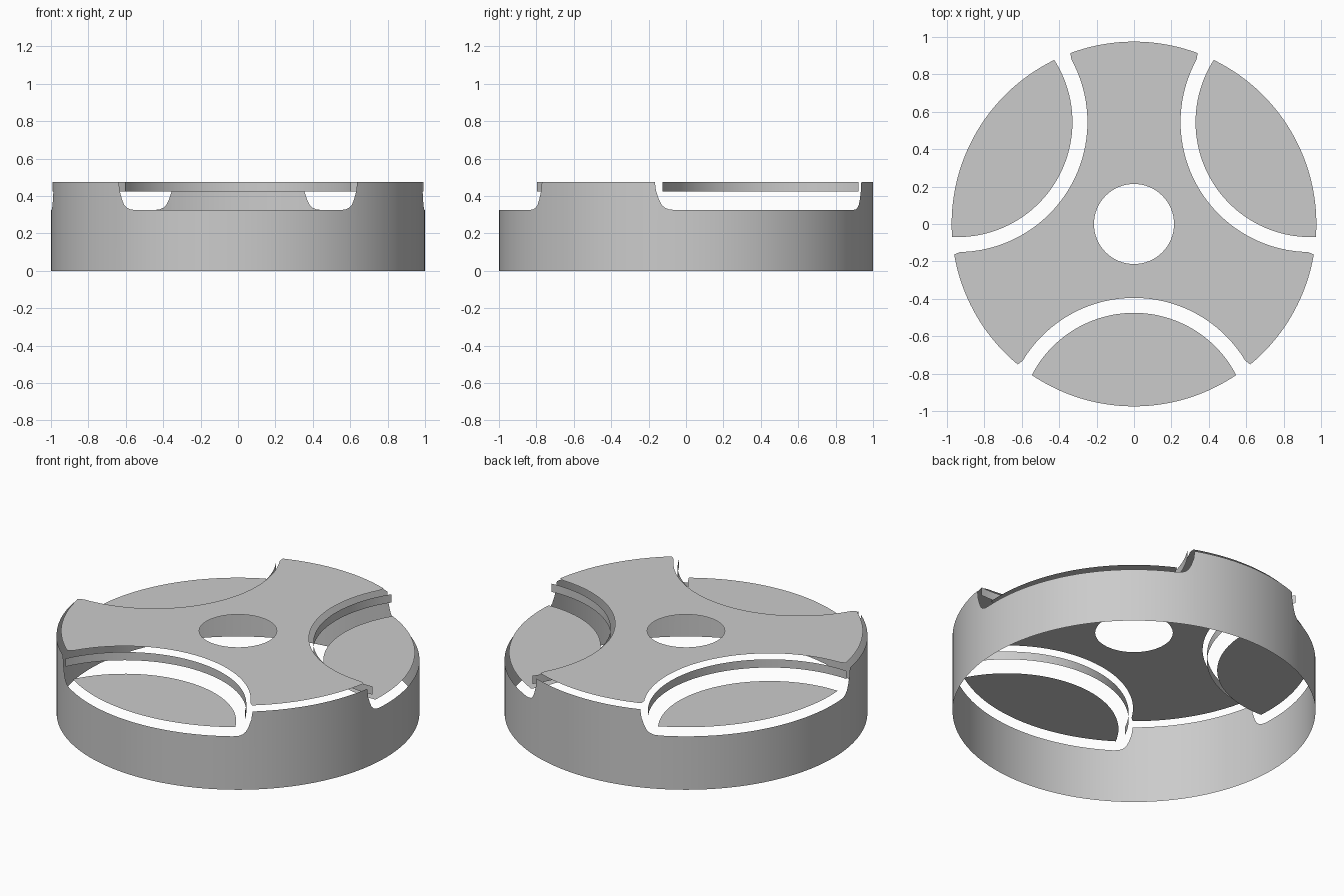
import bpy, bmesh, math
from mathutils import Matrix, Vector

cube = bpy.data.objects.get("Cube")
if cube:
    bpy.data.objects.remove(cube, do_unlink=True)

# Main dimensions
WALL_R, PLATE_R, HOLE_R = 1.0, 0.975, 0.214
PLATE_Z, LIP_TOP, LIP_LOW, LENS_Z = 0.5, 0.475, 0.425, 0.369
SCOOP_Y = -1.09          # centre of the front scoop circle
EDGE_ANGLE = 39.6        # half angle of a wall opening
LOBES = (0, 120, 240)

grey = bpy.data.materials.new("light_grey")
grey.use_nodes = True
colour = (0.6, 0.6, 0.6, 1)
grey.diffuse_color = colour
grey.node_tree.nodes["Principled BSDF"].inputs["Base Color"].default_value = colour


def spread(a, b, n):
    return [a + (b - a) * i / n for i in range(n + 1)]


def rim(radius, a, b, n, z=0):
    """Arc round the model's axis; angles are measured from the front."""
    return [Vector((radius * math.sin(math.radians(t)),
                    -radius * math.cos(math.radians(t)), z))
            for t in spread(a, b, n)]


def scoop(radius, half, z, n=48):
    """Arc of a scoop in the front lobe, from -x to +x."""
    return [Vector((radius * math.sin(math.radians(t)),
                    SCOOP_Y + radius * math.cos(math.radians(t)), z))
            for t in spread(-half, half, n)]


def turned(points, angle):
    m = Matrix.Rotation(math.radians(angle), 3, "Z")
    return [m @ p for p in points]


def finish(name, bm):
    mesh = bpy.data.meshes.new(name)
    bm.to_mesh(mesh)
    bm.free()
    mesh.materials.append(grey)
    obj = bpy.data.objects.new(name, mesh)
    bpy.context.collection.objects.link(obj)
    return obj


def sheet(name, loops):
    """Flat plate facing up; loops after the first are holes."""
    bm = bmesh.new()
    edges = []
    for loop in loops:
        vs = [bm.verts.new(p) for p in loop]
        edges += [bm.edges.new((vs[i - 1], vs[i])) for i in range(len(vs))]
    bmesh.ops.triangle_fill(bm, use_beauty=True, use_dissolve=False, edges=edges)
    for f in bm.faces:
        f.normal_update()
        if f.normal.z < 0:
            f.normal_flip()
    return finish(name, bm)


def ribbon(name, low, high, closed=False):
    """Thin upright band between two matching rows of points."""
    bm = bmesh.new()
    a = [bm.verts.new(p) for p in low]
    b = [bm.verts.new(p) for p in high]
    for i in range(0 if closed else 1, len(a)):
        f = bm.faces.new((a[i - 1], a[i], b[i], b[i - 1]))
        f.smooth = True
    return finish(name, bm)


# Three-armed top plate with a round centre hole
outline = []
for k in LOBES:
    outline += turned(scoop(0.695, 58.8, PLATE_Z), k)
    outline += turned(rim(PLATE_R, EDGE_ANGLE, 120 - EDGE_ANGLE, 32, PLATE_Z), k)
hole = rim(HOLE_R, 0, 360, 64, PLATE_Z)[:-1]
sheet("top_plate", [outline, hole])

# Lowered lens plates and the lips above them
for i, k in enumerate(LOBES, 1):
    lens = scoop(0.615, 62.7, LENS_Z) + rim(PLATE_R, 34.1, -34.1, 48, LENS_Z)[1:-1]
    sheet(f"lens_plate_{i}", [turned(lens, k)])
    ribbon(f"scoop_lip_{i}", turned(scoop(0.671, 64.1, LIP_TOP), k),
           turned(scoop(0.671, 64.1, LIP_LOW), k))

# Outer wall with three round-cornered openings
corner = [(33.4, 0.325), (35.2, 0.328), (36.5, 0.337), (37.5, 0.353),
          (38.3, 0.38), (39.2, LIP_LOW), (EDGE_ANGLE, LIP_TOP)]
columns = [(-t, z) for t, z in reversed(corner)]
columns += [(t, 0.325) for t in spread(-33.4, 33.4, 32)[1:-1]]
columns += corner
columns += [(t, LIP_TOP) for t in spread(EDGE_ANGLE, 120 - EDGE_ANGLE, 20)[1:-1]]
bottom, top = [], []
for k in LOBES:
    for t, z in columns:
        p = rim(WALL_R, t + k, t + k, 1)[0]
        bottom.append(p)
        top.append(p + Vector((0, 0, z)))
ribbon("outer_wall", bottom, top, closed=True)
